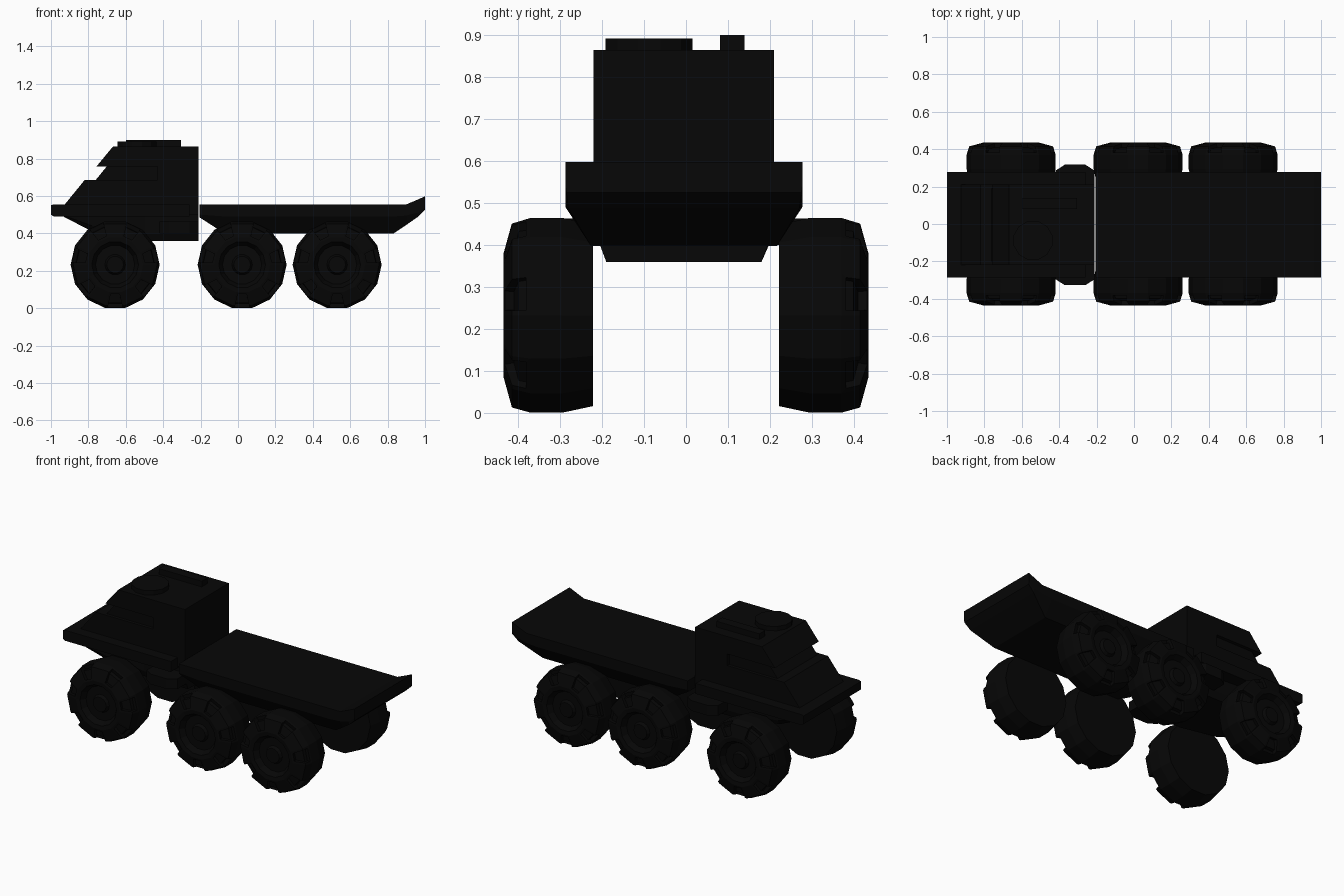
import bpy, bmesh
from math import cos, sin, pi

if "Cube" in bpy.data.objects:
    bpy.data.objects.remove(bpy.data.objects["Cube"])

black = bpy.data.materials.new("dark_paint")
black.diffuse_color = (0.002, 0.002, 0.002, 1)
black.use_nodes = True
black.node_tree.nodes["Principled BSDF"].inputs["Base Color"].default_value = black.diffuse_color


def finish(name, bm):
    bmesh.ops.recalc_face_normals(bm, faces=bm.faces[:])
    me = bpy.data.meshes.new(name)
    bm.to_mesh(me)
    bm.free()
    me.materials.append(black)
    ob = bpy.data.objects.new(name, me)
    bpy.context.collection.objects.link(ob)
    return ob


def loft(name, rings):
    """Skin a list of equal-length point rings and cap both ends."""
    bm = bmesh.new()
    vs = [[bm.verts.new(p) for p in r] for r in rings]
    n = len(rings[0])
    for a, b in zip(vs, vs[1:]):
        for i in range(n):
            j = (i + 1) % n
            bm.faces.new((a[i], a[j], b[j], b[i]))
    bm.faces.new(vs[0])
    bm.faces.new(vs[-1])
    return finish(name, bm)


def prism(name, profile, y0, y1):
    """Extrude a side profile (x, z) across y."""
    return loft(name, [[(x, y, z) for x, z in profile] for y in (y0, y1)])


def box(name, x0, x1, y0, y1, z0, z1):
    return prism(name, [(x0, z0), (x1, z0), (x1, z1), (x0, z1)], y0, y1)


def hull(name, stations):
    """Loft of symmetric six-sided sections: x, half width, top, middle, bottom, bottom half width."""
    return loft(name, [[(x, -w, t), (x, w, t), (x, w, m), (x, b, z), (x, -b, z), (x, -w, m)]
                       for x, w, t, m, z, b in stations])


# Flat cargo bed with upturned tail
hull("cargo_bed", [
    (-0.205, 0.282, 0.555, 0.50, 0.485, 0.27),
    (-0.07, 0.282, 0.555, 0.49, 0.398, 0.222),
    (0.83, 0.282, 0.555, 0.49, 0.398, 0.222),
    (0.90, 0.282, 0.555, 0.495, 0.445, 0.25),
    (0.96, 0.282, 0.58, 0.51, 0.487, 0.275),
    (1.00, 0.282, 0.598, 0.54, 0.525, 0.28)])

# Cab lower hull and the wide deck around it
hull("cab_underbody", [
    (-0.93, 0.26, 0.50, 0.495, 0.488, 0.25),
    (-0.78, 0.22, 0.50, 0.44, 0.41, 0.20),
    (-0.50, 0.20, 0.50, 0.40, 0.36, 0.185),
    (-0.21, 0.20, 0.55, 0.40, 0.36, 0.185)])
prism("cab_deck", [(-1, 0.50), (-0.985, 0.49), (-0.26, 0.49), (-0.26, 0.555),
                   (-0.985, 0.555), (-1, 0.55)], -0.282, 0.282)

# Cab upper body: hood, recessed glass, overhanging roof, rear block
prism("cab_hood", [(-0.93, 0.55), (-0.82, 0.685), (-0.42, 0.685), (-0.42, 0.55)], -0.215, 0.215)
prism("cab_windows", [(-0.765, 0.68), (-0.70, 0.76), (-0.42, 0.76), (-0.42, 0.68)], -0.195, 0.195)
prism("cab_roof", [(-0.757, 0.757), (-0.668, 0.865), (-0.42, 0.865), (-0.42, 0.757)], -0.215, 0.215)
box("cab_rear", -0.43, -0.21, -0.215, 0.215, 0.50, 0.865)

# Roof fittings
box("roof_vent", -0.60, -0.305, 0.086, 0.144, 0.86, 0.90)
loft("roof_hatch", [[(-0.54 + 0.107 * cos((k + .5) * pi / 6), -0.083 + 0.107 * sin((k + .5) * pi / 6), z)
                     for k in range(12)] for z in (0.86, 0.892)])

# Side tanks with chamfered corners
for side, label in ((-1, "right"), (1, "left")):
    plan = [(-0.42, 0.15), (-0.42, 0.29), (-0.37, 0.322), (-0.26, 0.322), (-0.21, 0.29), (-0.21, 0.15)]
    loft("side_tank_" + label, [[(x, side * y, z) for x, y in plan] for z in (0.40, 0.463)])

# Body sits a touch off the wheel centre line
for ob in bpy.context.collection.objects:
    ob.location.y = -0.005

# Wheel: 14-sided turned profile (radius, y) with notches between the shoulder lugs
PROFILE = [(0.222, 0.222), (0.238, 0.295), (0.238, 0.37), (0.224, 0.415), (0.15, 0.435),
           (0.125, 0.432), (0.105, 0.40), (0.055, 0.40), (0.045, 0.418)]
SIDES = 14


def wheel(name, cx, side):
    ob = loft(name, [[(cx + r * cos(2 * pi * k / SIDES), side * y, 0.2325 + r * sin(2 * pi * k / SIDES))
                      for k in range(SIDES)] for r, y in PROFILE])
    bm = bmesh.new()
    bm.from_mesh(ob.data)
    bm.faces.ensure_lookup_table()
    notches = [bm.faces[ring * SIDES + k] for ring in (2, 3) for k in range(0, SIDES, 2)]
    bmesh.ops.inset_region(bm, faces=notches, thickness=0.012, depth=0, use_even_offset=True)
    bmesh.ops.inset_region(bm, faces=notches, thickness=0.002, depth=-0.022)
    bm.to_mesh(ob.data)
    bm.free()


for cx, place in ((-0.657, "front"), (0.022, "middle"), (0.53, "rear")):
    for side, label in ((-1, "right"), (1, "left")):
        wheel(f"{place}_wheel_{label}", cx, side)
